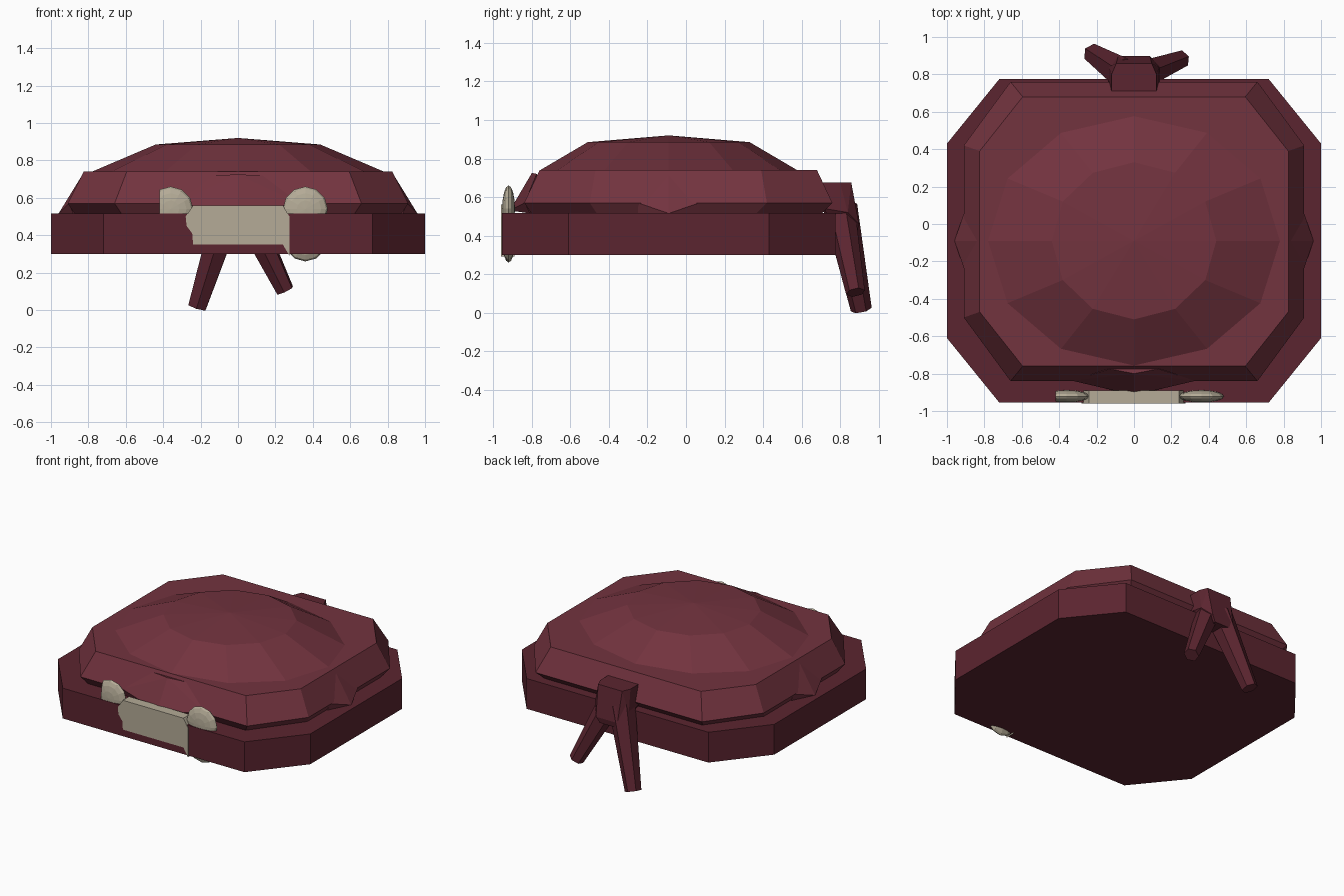
import bpy, bmesh
from math import cos, sin, pi
from mathutils import Vector, Matrix

if "Cube" in bpy.data.objects:
    bpy.data.objects.remove(bpy.data.objects["Cube"])


def material(name, rgb):
    m = bpy.data.materials.new(name)
    m.diffuse_color = (*rgb, 1)
    m.use_nodes = True
    m.node_tree.nodes["Principled BSDF"].inputs["Base Color"].default_value = m.diffuse_color
    return m


DARK = material("dark_burgundy", (0.105, 0.018, 0.029))
RED = material("burgundy", (0.17, 0.033, 0.049))
BONE = material("bone_beige", (0.46, 0.41, 0.31))


def finish(bm, name, mat):
    bmesh.ops.recalc_face_normals(bm, faces=bm.faces)
    me = bpy.data.meshes.new(name)
    bm.to_mesh(me)
    bm.free()
    me.materials.append(mat)
    ob = bpy.data.objects.new(name, me)
    bpy.context.collection.objects.link(ob)
    return ob


def octagon(x, y0, y1, cx, cy, z):
    """Rectangle +-x by y0..y1 with corners cut by cx, cy."""
    half = [(x - cx, y0), (x, y0 + cy), (x, y1 - cy), (x - cx, y1)]
    return [Vector((a, b, z)) for a, b in half + [(-a, b) for a, b in half[::-1]]]


def ring(rx, ry, z, n=12, cy=-0.09):
    return [Vector((rx * cos(2 * pi * i / n), cy + ry * sin(2 * pi * i / n), z)) for i in range(n)]


def loft(loops, name, mat, apex=None):
    bm = bmesh.new()
    vs = [[bm.verts.new(p) for p in lp] for lp in loops]
    n = len(vs[0])
    for a, b in zip(vs, vs[1:]):
        for i in range(n):
            j = (i + 1) % n
            bm.faces.new((a[i], a[j], b[j], b[i]))
    bm.faces.new(vs[0])
    if apex:
        top = bm.verts.new(apex)
        for i in range(n):
            bm.faces.new((vs[-1][i], vs[-1][(i + 1) % n], top))
    else:
        bm.faces.new(vs[-1])
    return finish(bm, name, mat)


def hull(points, name, mat):
    bm = bmesh.new()
    for p in points:
        bm.verts.new(p)
    bmesh.ops.convex_hull(bm, input=bm.verts)
    return finish(bm, name, mat)


# Base slab
loft([octagon(1, -0.955, 0.775, 0.28, 0.345, z) for z in (0.30, 0.517)], "base_slab", DARK)

# Cushion rim with undercut
loft([octagon(0.87, -0.80, 0.70, 0.25, 0.34, 0.51),
      octagon(0.91, -0.84, 0.76, 0.25, 0.34, 0.57),
      octagon(0.825, -0.76, 0.68, 0.23, 0.29, 0.74)], "cushion_rim", RED)

# Domed cushion top
loft([ring(0.785, 0.67, 0.738), ring(0.44, 0.42, 0.885)], "cushion_dome", RED, (0, -0.09, 0.92))

# Folds bulging from the sides and front
for s, side in ((-1, "left"), (1, "right")):
    hull([(s * 0.88, -0.25, 0.515), (s * 0.88, 0.07, 0.515), (s * 0.96, -0.09, 0.515),
          (s * 0.905, -0.25, 0.57), (s * 0.905, 0.07, 0.57), (s * 0.825, -0.09, 0.735),
          (s * 0.7, -0.09, 0.515)], side + "_fold", RED)
hull([(-0.33, -0.81, 0.515), (0.33, -0.81, 0.515), (0, -0.915, 0.53),
      (-0.33, -0.838, 0.57), (0.33, -0.838, 0.57), (-0.13, -0.775, 0.72), (0.13, -0.775, 0.72),
      (0, -0.80, 0.725), (0, -0.7, 0.515)], "front_fold", RED)

# Bow knot at the back
hull([(s * x, y, z) for s in (-1, 1) for x, y, z in
      ((0.12, 0.71, 0.675), (0.095, 0.858, 0.675), (0.12, 0.80, 0.675),
       (0.135, 0.72, 0.54), (0.135, 0.84, 0.52), (0.085, 0.898, 0.46),
       (0.06, 0.76, 0.42), (0.06, 0.89, 0.42))], "tail_knot", DARK)


# Two hanging tails, tapered six-sided tubes
def tail(name, a, b, r0, r1):
    a, b = Vector(a), Vector(b)
    d = b - a
    bm = bmesh.new()
    mat = Matrix.Translation((a + b) / 2) @ d.to_track_quat('Z', 'Y').to_matrix().to_4x4()
    bmesh.ops.create_cone(bm, cap_ends=True, segments=6, radius1=r0, radius2=r1,
                          depth=d.length, matrix=mat)
    finish(bm, name, DARK)


tail("left_tail", (-0.05, 0.80, 0.55), (-0.218, 0.91, 0.016), 0.09, 0.055)
tail("right_tail", (0.05, 0.80, 0.52), (0.252, 0.88, 0.105), 0.08, 0.05)

# Bone emblem: bar and rounded knobs
outline = [(-0.24, 0.35), (0.24, 0.35), (0.275, 0.29), (0.275, 0.50), (0.24, 0.56),
           (-0.24, 0.56), (-0.28, 0.50), (-0.275, 0.45), (-0.245, 0.41)]
loft([[Vector((x, y, z)) for x, z in outline] for y in (-0.96, -0.89)], "bone_bar", BONE)


def knob(name, x, z, r, clip=None):
    bm = bmesh.new()
    bmesh.ops.create_uvsphere(bm, u_segments=12, v_segments=8, radius=1,
                              matrix=Matrix.Translation((x, -0.921, z))
                              @ Matrix.Diagonal((r, 0.033, r, 1)) @ Matrix.Rotation(pi / 2, 4, 'X'))
    if clip is not None:
        cut = bmesh.ops.bisect_plane(bm, geom=bm.verts[:] + bm.edges[:] + bm.faces[:],
                                     plane_co=(clip, 0, 0), plane_no=(-1, 0, 0), clear_outer=True)
        bmesh.ops.edgeloop_fill(bm, edges=[e for e in cut["geom_cut"]
                                           if isinstance(e, bmesh.types.BMEdge)])
    finish(bm, name, BONE)


knob("bone_knob_upper_right", 0.36, 0.54, 0.12)
knob("bone_knob_lower_right", 0.36, 0.375, 0.115)
knob("bone_knob_upper_left", -0.36, 0.54, 0.12, -0.42)
knob("bone_knob_lower_left", -0.34, 0.42, 0.11, -0.42)
